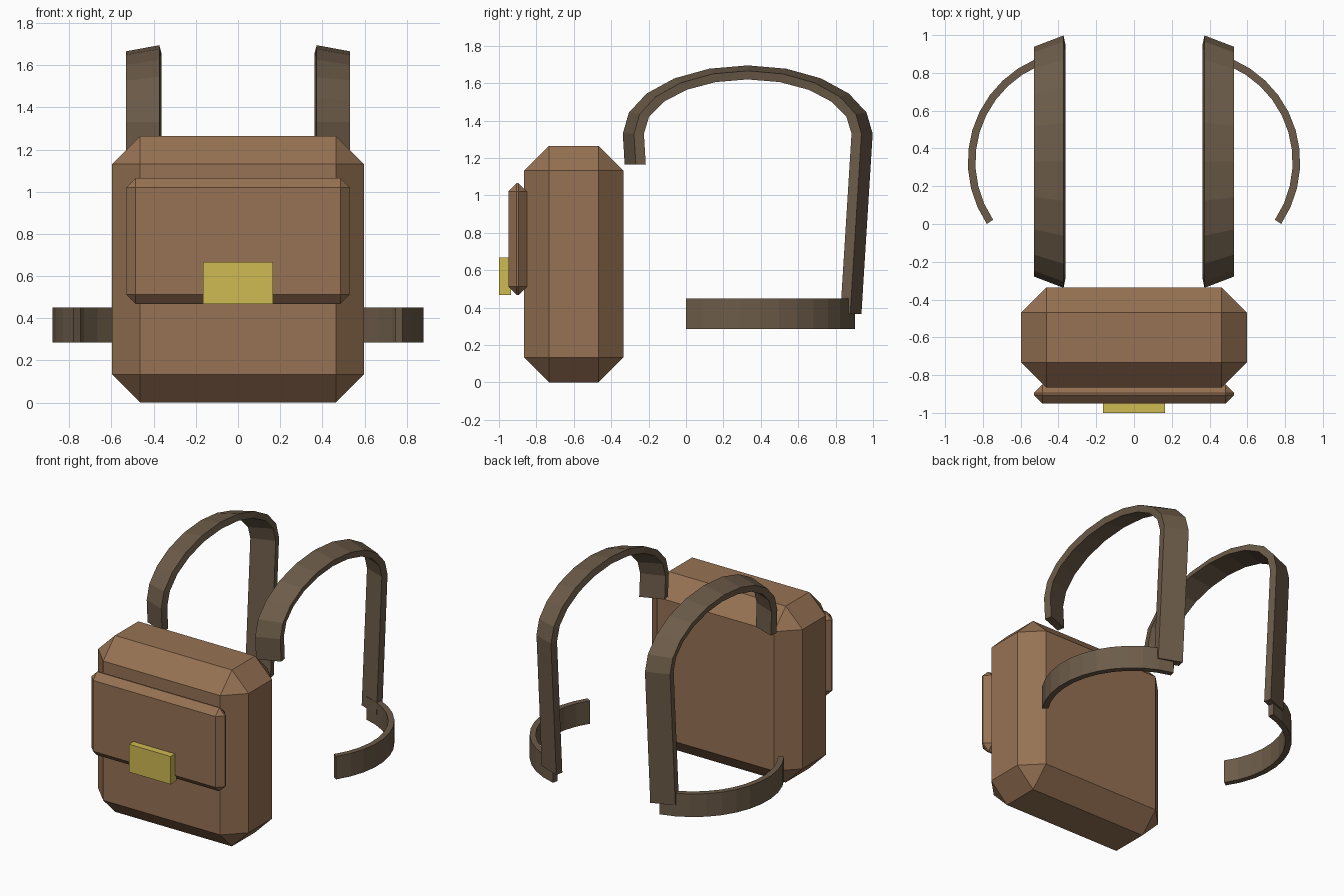
import bpy, bmesh, math
from mathutils import Vector

if "Cube" in bpy.data.objects:
    bpy.data.objects.remove(bpy.data.objects["Cube"])


def material(name, rgb):
    m = bpy.data.materials.new(name)
    m.diffuse_color = (*rgb, 1)
    m.use_nodes = True
    m.node_tree.nodes["Principled BSDF"].inputs["Base Color"].default_value = m.diffuse_color
    return m


LEATHER = material("brown leather", (0.305, 0.168, 0.087))
STRAP = material("dark strap", (0.150, 0.106, 0.066))
BRASS = material("brass", (0.62, 0.49, 0.085))


def finish(bm, name, mat):
    bmesh.ops.recalc_face_normals(bm, faces=bm.faces)
    me = bpy.data.meshes.new(name)
    bm.to_mesh(me)
    bm.free()
    me.materials.append(mat)
    ob = bpy.data.objects.new(name, me)
    bpy.context.collection.objects.link(ob)
    return ob


def box(name, lo, hi, mat, chamfer=0):
    bm = bmesh.new()
    bmesh.ops.create_cube(bm, size=1)
    for v in bm.verts:
        v.co = Vector([(a + b) / 2 + c * (b - a) for a, b, c in zip(lo, hi, v.co)])
    if chamfer:
        bmesh.ops.bevel(bm, geom=bm.edges[:], offset=chamfer, segments=1,
                        affect='EDGES', profile=0.5)
    return finish(bm, name, mat)


def sweep(name, rings, mat):
    """Skin a list of four-cornered rings and cap both ends."""
    bm = bmesh.new()
    vs = [[bm.verts.new(p) for p in r] for r in rings]
    for a, b in zip(vs, vs[1:]):
        for i in range(4):
            j = (i + 1) % 4
            bm.faces.new((a[i], a[j], b[j], b[i]))
    bm.faces.new(vs[0])
    bm.faces.new(vs[-1])
    return finish(bm, name, mat)


# Bag body, front flap and buckle
box("bag_body", (-0.597, -0.865, 0), (0.597, -0.335, 1.265), LEATHER, 0.133)
box("front_flap", (-0.53, -0.95, 0.467), (0.53, -0.85, 1.065), LEATHER, 0.045)
box("buckle", (-0.165, -1.0, 0.467), (0.165, -0.935, 0.667), BRASS)

# Shoulder strap corners: x, y radius and z radius of each elliptical arch
CORNERS = [(0.373, 0.668, 0.365), (0.53, 0.608, 0.336),
           (0.522, 0.555, 0.29), (0.362, 0.615, 0.322)]
CY, CZ = 0.33, 1.33

for side, label in ((1, "left"), (-1, "right")):
    # Shoulder strap: short front end, arch, long rear leg
    rings = [[(side * x, CY - ry + 0.01, 1.165) for x, ry, rz in CORNERS]]
    for k in range(11):
        t = math.pi * (1 - k / 10)
        rings.append([(side * x, CY + ry * math.cos(t), CZ + rz * math.sin(t))
                      for x, ry, rz in CORNERS])
    rings.append([(side * x, CY + ry - 0.06, 0.367) for x, ry, rz in CORNERS])
    sweep("shoulder_strap_" + label, rings, STRAP)

    # Waist strap: flat arc curling forward from the strap's lower end
    rings = []
    for k in range(12):
        t = math.radians(-34 + 111 * k / 11)
        rings.append([(side * (0.29 + r * math.cos(t)), 0.33 + r * math.sin(t), z)
                      for r, z in ((0.59, 0.285), (0.59, 0.45),
                                   (0.55, 0.45), (0.55, 0.285))])
    sweep("waist_strap_" + label, rings, STRAP)
